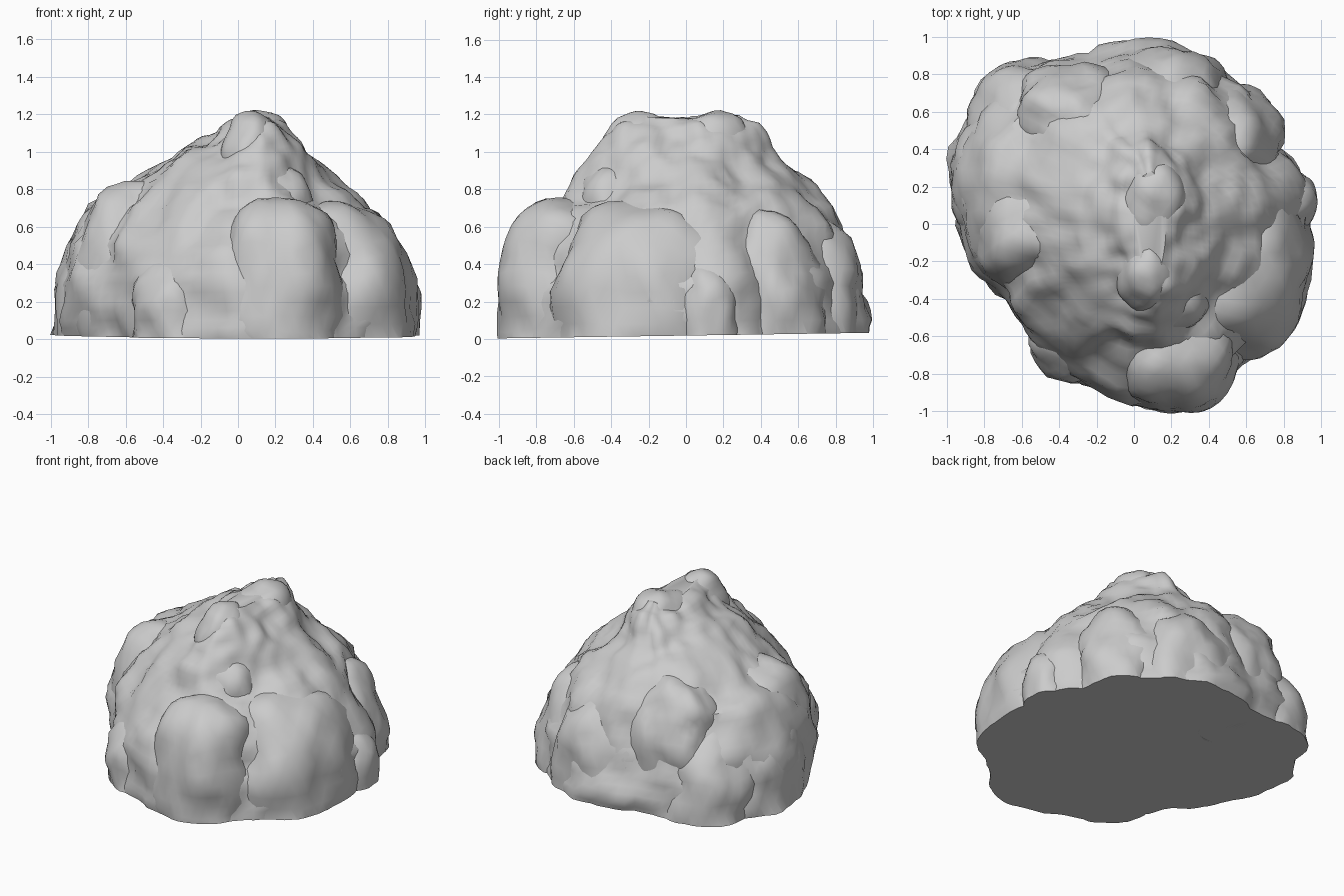
import bpy, bmesh, math
from mathutils import Vector, noise

cube = bpy.data.objects.get("Cube")
if cube:
    bpy.data.objects.remove(cube, do_unlink=True)

stone = bpy.data.materials.new("grey stone")
stone.use_nodes = True
GREY = (0.6, 0.6, 0.6, 1)
stone.diffuse_color = GREY
stone.node_tree.nodes["Principled BSDF"].inputs["Base Color"].default_value = GREY


def roughen(bm, amount, seed):
    """Push vertices along their normals with two sizes of lump."""
    bm.normal_update()
    shift = Vector((seed * 3.7, seed * 1.3, seed * 2.1))
    moves = []
    for v in bm.verts:
        big = noise.noise(v.co * 4 + shift)
        small = noise.noise(v.co * 10 + shift)
        moves.append(v.normal * amount * (big + 0.45 * small))
    for v, move in zip(bm.verts, moves):
        v.co += move


def finish(name, bm):
    """Slice off the slightly tilted underside, cap it and shade."""
    cut = bmesh.ops.bisect_plane(bm, geom=bm.verts[:] + bm.edges[:] + bm.faces[:],
                                 plane_co=(0, 0, 0.018), plane_no=(0, -0.015, 1),
                                 clear_inner=True)
    rim = [e for e in cut["geom_cut"] if isinstance(e, bmesh.types.BMEdge)]
    if rim:
        bmesh.ops.holes_fill(bm, edges=rim)
    bmesh.ops.recalc_face_normals(bm, faces=bm.faces)
    mesh = bpy.data.meshes.new(name)
    bm.to_mesh(mesh)
    bm.free()
    mesh.materials.append(stone)
    obj = bpy.data.objects.new(name, mesh)
    bpy.context.collection.objects.link(obj)
    bpy.ops.object.select_all(action='DESELECT')
    obj.select_set(True)
    bpy.context.view_layer.objects.active = obj
    bpy.ops.object.shade_smooth_by_angle(angle=math.radians(40))


# Core mound: footprint radius every 15 degrees, stacked through levels
footprint = [.98, 1.0, .92, .97, .99, .98, 1.0, .96, 1.04, 1.06, 1.06, 1.03,
             .97, .89, .82, .84, .88, .92, .99, 1.02, 1.0, .98, 1.0, 1.0]
# height, x min, x max, y min, y max
levels = [(-.05, -.92, .96, -.97, .97), (.1, -.95, .96, -.97, .97),
          (.3, -.97, .94, -.96, .94), (.5, -.91, .85, -.88, .87),
          (.7, -.78, .7, -.69, .78), (.83, -.6, .56, -.59, .64),
          (.95, -.35, .43, -.53, .5), (1.05, -.21, .34, -.48, .45),
          (1.14, -.1, .25, -.41, .38), (1.18, .0, .17, -.3, .28)]
SEGMENTS = 96
bm = bmesh.new()
rings = []
steps = 4
for k in range((len(levels) - 1) * steps + 1):
    i = min(k // steps, len(levels) - 2)
    f = k / steps - i
    z, x0, x1, y0, y1 = (a + (b - a) * f for a, b in zip(levels[i], levels[i + 1]))
    ring = []
    for s in range(SEGMENTS):
        j, g = divmod(s * len(footprint) / SEGMENTS, 1)
        j = int(j)
        r = footprint[j] * (1 - g) + footprint[(j + 1) % len(footprint)] * g
        a = math.tau * s / SEGMENTS
        ring.append(bm.verts.new(((x0 + x1) / 2 + (x1 - x0) / 2 * r * math.cos(a),
                                  (y0 + y1) / 2 + (y1 - y0) / 2 * r * math.sin(a), z)))
    rings.append(ring)
for low, high in zip(rings, rings[1:]):
    for s in range(SEGMENTS):
        t = (s + 1) % SEGMENTS
        bm.faces.new((low[s], low[t], high[t], high[s]))
bm.faces.new(rings[-1])
roughen(bm, 0.055, 1)
finish("mound_core", bm)


def boulder(name, centre, size, seed, power=2.3, rough=0.05):
    """Rounded block with a lumpy surface."""
    bm = bmesh.new()
    bmesh.ops.create_icosphere(bm, subdivisions=4, radius=1)
    for v in bm.verts:
        d = v.co.normalized()
        d /= sum(abs(c) ** power for c in d) ** (1 / power)
        v.co = Vector(c + s * u for c, s, u in zip(centre, size, d))
    roughen(bm, rough, seed)
    finish(name, bm)


# Boulders breaking the surface of the mound
boulder("front_boulder", (.22, -.67, .2), (.34, .33, .56), 2, 2.5, .04)
boulder("front_right_boulder", (-.28, -.52, .1), (.31, .31, .36), 3)
boulder("right_shoulder", (-.53, -.02, .3), (.35, .35, .55), 4)
boulder("right_side_rock", (-.62, .25, .1), (.36, .4, .58), 5)
boulder("back_right_knob", (-.34, .56, .4), (.31, .29, .48), 6)
boulder("back_right_base", (-.52, .52, .1), (.36, .35, .5), 14)
boulder("left_slab", (.48, -.22, .08), (.48, .5, .66), 7, 2.4)
boulder("left_corner_rock", (.7, .13, .05), (.28, .18, .42), 8)
boulder("back_left_rock", (.45, .43, .1), (.34, .31, .6), 9, 2.2)
boulder("back_rock", (.1, .59, .1), (.43, .37, .63), 10, 2.2)
boulder("front_peak", (.08, -.25, .85), (.18, .24, .37), 11, 2.1, .04)
boulder("back_peak", (.1, .12, .8), (.22, .32, .41), 12, 2.2, .04)
boulder("front_spur", (.17, -.38, .5), (.25, .24, .44), 13, 2.2)
